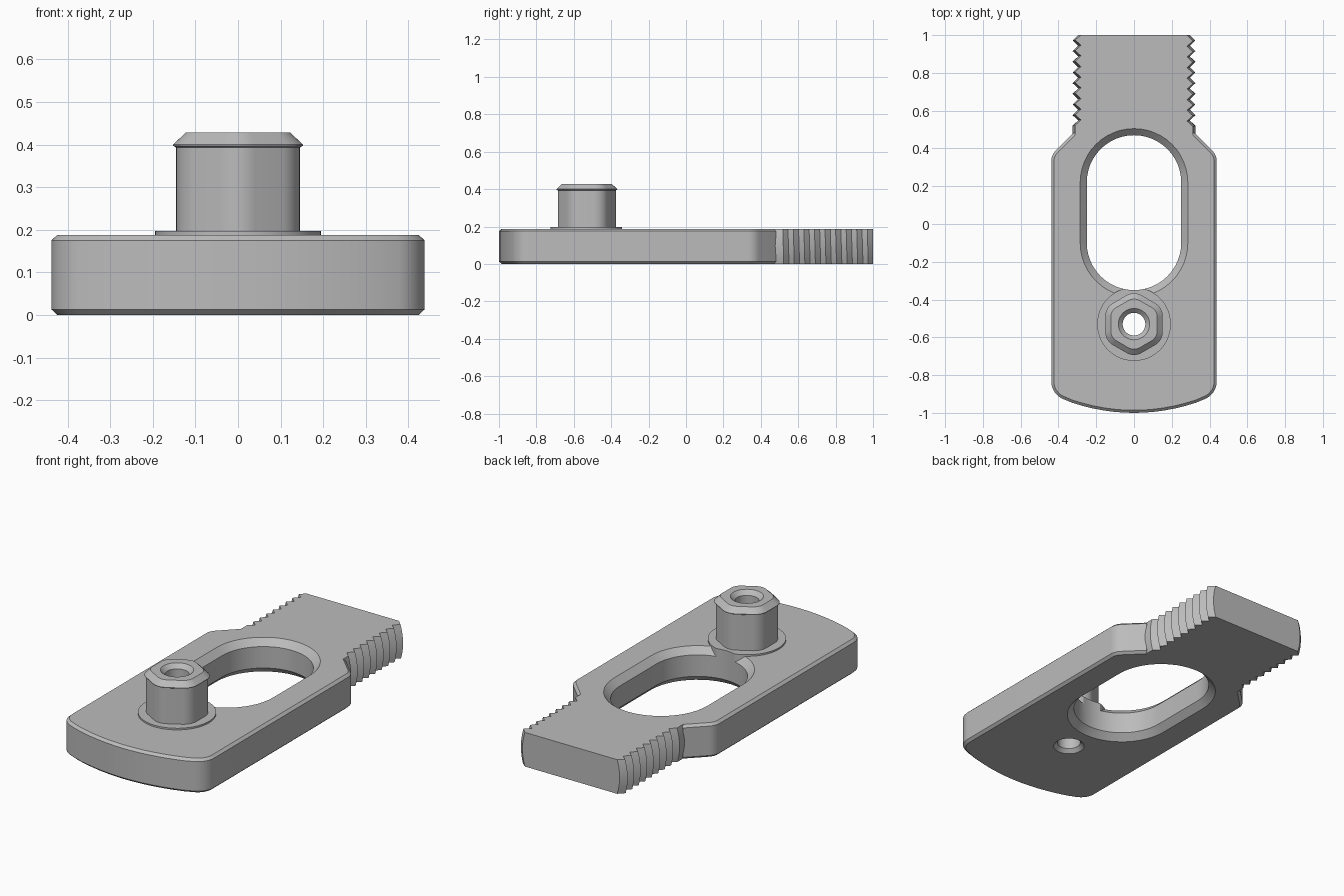
import bpy, bmesh, math
from mathutils import Vector

if "Cube" in bpy.data.objects:
    bpy.data.objects.remove(bpy.data.objects["Cube"])

metal = bpy.data.materials.new("plain_grey")
metal.use_nodes = True
GREY = (0.5, 0.5, 0.5, 1)
metal.diffuse_color = GREY
metal.node_tree.nodes["Principled BSDF"].inputs["Base Color"].default_value = GREY

H = 0.188          # plate thickness
POST_Y = -0.53     # centre of the hex post


def loft(name, rings):
    """Closed solid skinned through rings of equal point count."""
    bm = bmesh.new()
    loops = [[bm.verts.new(p) for p in ring] for ring in rings]
    n = len(loops[0])
    for a, b in zip(loops, loops[1:]):
        for i in range(n):
            j = (i + 1) % n
            bm.faces.new((a[i], a[j], b[j], b[i]))
    bm.faces.new(loops[0][::-1])
    bm.faces.new(loops[-1])
    bmesh.ops.recalc_face_normals(bm, faces=bm.faces)
    mesh = bpy.data.meshes.new(name)
    bm.to_mesh(mesh)
    bm.free()
    mesh.materials.append(metal)
    obj = bpy.data.objects.new(name, mesh)
    bpy.context.collection.objects.link(obj)
    return obj


def level(points, z):
    return [(p[0], p[1], z) for p in points]


def rounded(corners, segs=8):
    """Round each (x, y, radius) corner of a polygon."""
    out = []
    for i, (x, y, r) in enumerate(corners):
        p = Vector((x, y))
        if r == 0:
            out.append(p)
            continue
        a = (Vector(corners[i - 1][:2]) - p).normalized()
        b = (Vector(corners[(i + 1) % len(corners)][:2]) - p).normalized()
        half = a.angle(b) / 2
        t = r / math.tan(half)
        c = p + (a + b).normalized() * r / math.sin(half)
        for k in range(segs + 1):
            v = (p + a * t - c).lerp(p + b * t - c, k / segs)
            out.append(c + v.normalized() * r)
    return out


def shrink(points, d):
    """Offset a counter-clockwise outline inwards."""
    out = []
    for i, p in enumerate(points):
        e1 = (p - points[i - 1]).normalized()
        e2 = (points[(i + 1) % len(points)] - p).normalized()
        n1, n2 = Vector((-e1.y, e1.x)), Vector((-e2.y, e2.x))
        out.append(p + (n1 + n2) * d / (1 + n1.dot(n2)))
    return out


def circle(r, n=48):
    return [(r * math.cos(math.tau * i / n), POST_Y + r * math.sin(math.tau * i / n))
            for i in range(n)]


def stadium(r, n=24):
    pts = []
    for start, cy in ((0, 0.22), (math.pi, -0.10)):
        for i in range(n + 1):
            a = start + math.pi * i / n
            pts.append((r * math.cos(a), cy + r * math.sin(a)))
    return pts


def hexagon(apothem, corner):
    r = apothem / math.cos(math.pi / 6)
    return rounded([(r * math.sin(math.tau * -i / 6),
                     POST_Y + r * math.cos(math.tau * i / 6), corner) for i in range(6)])


def boolean(obj, tool, operation):
    mod = obj.modifiers.new("join", 'BOOLEAN')
    mod.operation, mod.solver, mod.object = operation, 'EXACT', tool
    bpy.context.view_layer.objects.active = obj
    bpy.ops.object.modifier_apply(modifier=mod.name)


# Plate outline: bowed front, straight sides, tapered shoulders
W = 0.438
right = [(W, -0.90, 0.1), (W, 0.365, 0.08), (0.32, 0.482, 0)]
front = [(x, -1 + x * x / 2, 0) for x in (i * 0.055 for i in range(-6, 7))]
left = [(-x, y, r) for x, y, r in reversed(right)]
outline = rounded(front + right + left)
inner = shrink(outline, 0.014)
plate = loft("mounting_plate", [level(inner, 0), level(outline, 0.013),
                                level(outline, H - 0.013), level(inner, H)])

# Threaded tail: cylinder sides with helical teeth, flat top and bottom
CREST, ROOT, PITCH = 0.325, 0.296, 0.0565
stations = [(0.40, CREST), (0.52, CREST)]
for k in range(9):
    stations.append((0.548 + k * PITCH, ROOT))
    if k < 8:
        stations.append((0.548 + (k + 0.5) * PITCH, CREST))
heights = [H * (j / 8 - 0.5) for j in range(9)]
rings = []
for i, (y, r) in enumerate(stations):
    ends = i == 0 or i == len(stations) - 1
    ring = []
    for side in (1, -1):
        for h in heights:
            h *= side
            twist = 0 if ends else -side * PITCH * math.asin(h / r) / math.tau
            ring.append((side * math.sqrt(r * r - h * h), y + twist, H / 2 + h))
    rings.append(ring)
tail = loft("threaded_tail", rings)
boolean(plate, tail, 'UNION')

# Flange under the post, and the hex post with its chamfered head
flange = loft("post_flange", [level(circle(0.195), z) for z in (0.10, 0.197)])
post = loft("hex_post", [level(hexagon(a, c), z) for a, c, z in (
    (0.145, 0.08, 0.19), (0.145, 0.08, 0.393), (0.152, 0.08, 0.397),
    (0.152, 0.08, 0.40), (0.123, 0.06, 0.428))])

# Cutters: chamfered slot, straight slot, countersunk bore
slot = loft("slot_cutter", [level(stadium(r), z) for r, z in (
    (0.305, -0.02), (0.25, 0.035), (0.25, H - 0.035), (0.305, H + 0.02))])
straight_slot = loft("straight_slot_cutter", [level(stadium(0.25), z) for z in (-0.1, 0.3)])
bore = loft("bore_cutter", [level(circle(r), z) for r, z in (
    (0.10, -0.02), (0.06, 0.02), (0.06, 0.405), (0.10, 0.445))])

boolean(plate, slot, 'DIFFERENCE')
boolean(flange, straight_slot, 'DIFFERENCE')
for part in (plate, flange, post):
    boolean(part, bore, 'DIFFERENCE')
for tool in (tail, slot, straight_slot, bore):
    bpy.data.objects.remove(tool)

# Smooth the curved walls, keep the edges crisp
bpy.ops.object.select_all(action='DESELECT')
for part in (plate, flange, post):
    part.select_set(True)
bpy.context.view_layer.objects.active = plate
bpy.ops.object.shade_smooth_by_angle(angle=math.radians(25))
